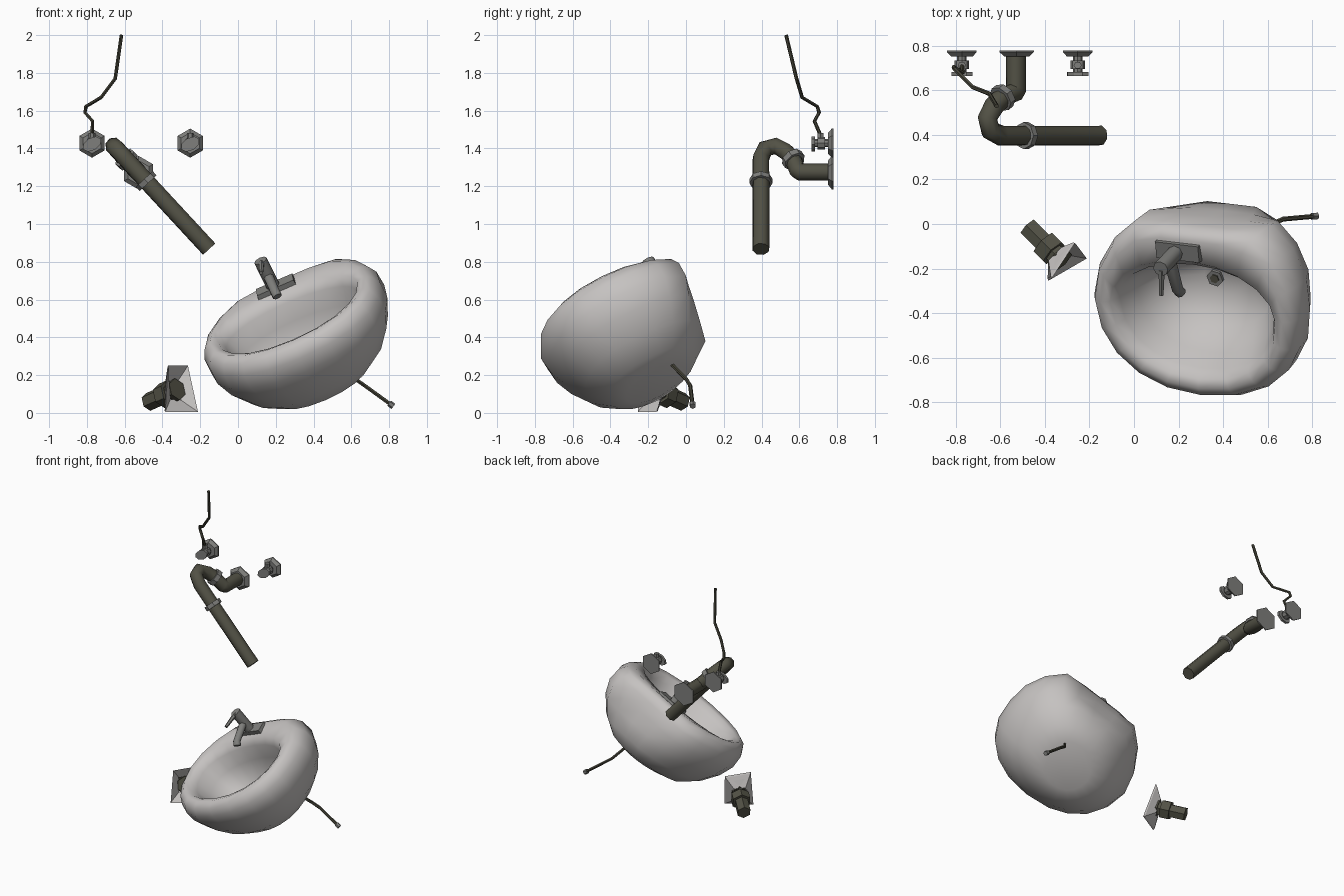
import bpy, bmesh, math
from mathutils import Vector as V

if "Cube" in bpy.data.objects:
    bpy.data.objects.remove(bpy.data.objects["Cube"])


def material(name, c):
    m = bpy.data.materials.new(name)
    m.diffuse_color = (*c, 1)
    m.use_nodes = True
    m.node_tree.nodes["Principled BSDF"].inputs["Base Color"].default_value = m.diffuse_color
    return m


CERAMIC = material("pale ceramic", (0.56, 0.54, 0.53))
METAL = material("grey metal", (0.21, 0.21, 0.20))
PIPE = material("dark olive pipe", (0.085, 0.083, 0.06))
HOSE = material("dark hose", (0.06, 0.058, 0.04))


def make(name, bm, mat, smooth=None):
    bmesh.ops.recalc_face_normals(bm, faces=bm.faces)
    me = bpy.data.meshes.new(name)
    bm.to_mesh(me)
    bm.free()
    ob = bpy.data.objects.new(name, me)
    bpy.context.collection.objects.link(ob)
    me.materials.append(mat)
    if smooth:
        bpy.context.view_layer.objects.active = ob
        ob.select_set(True)
        bpy.ops.object.shade_smooth_by_angle(angle=math.radians(smooth))
        ob.select_set(False)
    return ob


def skin(rings, caps=True):
    """Bridge a list of equal-length point rings."""
    bm = bmesh.new()
    vs = [[bm.verts.new(p) for p in r] for r in rings]
    n = len(vs[0])
    for a, b in zip(vs, vs[1:]):
        for i in range(n):
            bm.faces.new((a[i], a[(i + 1) % n], b[(i + 1) % n], b[i]))
    if caps:
        bm.faces.new(vs[0])
        bm.faces.new(vs[-1])
    else:
        bmesh.ops.remove_doubles(bm, verts=bm.verts, dist=1e-5)
    return bm


def tube(name, pts, r, sides, mat, smooth=None, up=(0, 0, 1)):
    """Sweep a polygon along a path; r is one radius or one per point."""
    pts = [V(p) for p in pts]
    rs = r if isinstance(r, (list, tuple)) else [r] * len(pts)
    ref, rings = V(up), []
    for i, p in enumerate(pts):
        a = pts[max(i - 1, 0)]
        b = pts[min(i + 1, len(pts) - 1)]
        t = ((p - a).normalized() + (b - p).normalized()).normalized()
        ref = (ref - t * ref.dot(t)).normalized()
        side = t.cross(ref)
        rings.append([p + rs[i] * (ref * math.cos(k * math.tau / sides) + side * math.sin(k * math.tau / sides))
                      for k in range(sides)])
    return make(name, skin(rings), mat, smooth)


# Tilted frame of the fallen basin: u across, b to the back, n out of the bowl
N = V((-0.40, -0.43, 0.81)).normalized()
B0 = (V((0, 1, 0)) - N * N.y).normalized()
U0 = B0.cross(N)
U = U0 * math.cos(0.12) - B0 * math.sin(0.12)
B = B0 * math.cos(0.12) + U0 * math.sin(0.12)
C = V((0.31, -0.30, 0.54))


def loc(u, v, n):
    return C + U * u + B * v + N * n


# Basin: height, half width, front, back, flat-back limit, back skew (outside up, then inside down)
profile = [
    (-0.43, 0.17, -0.23, 0.12, 0.9, 0.03), (-0.40, 0.28, -0.31, 0.20, 0.9, 0.05),
    (-0.31, 0.39, -0.41, 0.31, 0.29, 0.07), (-0.20, 0.47, -0.48, 0.38, 0.31, 0.08),
    (-0.10, 0.51, -0.52, 0.42, 0.325, 0.07), (-0.01, 0.51, -0.53, 0.42, 0.325, 0.05),
    (0.045, 0.485, -0.505, 0.39, 0.315, 0.03), (0.07, 0.445, -0.46, 0.33, 0.28, 0.02),
    (0.055, 0.405, -0.42, 0.17, 0.9, 0), (0.005, 0.38, -0.39, 0.13, 0.9, 0),
    (-0.10, 0.34, -0.36, 0.11, 0.9, 0), (-0.24, 0.26, -0.29, 0.06, 0.9, 0),
    (-0.31, 0.10, -0.17, -0.01, 0.9, 0)]
rings = []
for n, a, f, k, lim, skew in profile:
    mid = -0.08 if n > -0.4 else (f + k) / 2
    ring = []
    for i in range(20):
        t = i * math.tau / 20
        c, s = math.cos(t), math.sin(t)
        if s < 0:  # squarer front
            c, s = math.copysign(abs(c) ** 0.92, c), -abs(s) ** 0.92
        v = min(mid + s * ((k - mid) if s > 0 else (mid - f)), lim)
        ring.append(loc(-0.035 + a * c + skew * max(s, 0), v, n))
    rings.append(ring)
make("basin", skin(rings), CERAMIC, 80)

# Basin drain
tube("basin_drain_ring", [loc(-0.08, -0.09, -0.32), loc(-0.08, -0.09, -0.295)], 0.04, 6, METAL)
tube("basin_drain_hole", [loc(-0.08, -0.09, -0.30), loc(-0.08, -0.09, -0.29)], 0.022, 6, PIPE)

# Faucet: base plate, body, spout and lever
plate = [[loc(-0.07 + x * w, 0.225 + y * d, n) for x, y in ((-1, -1), (1, -1), (1, 1), (-1, 1))]
         for n, w, d in ((0.03, 0.11, 0.043), (0.085, 0.105, 0.04))]
make("faucet_plate", skin(plate), METAL)
tube("faucet_body", [loc(-0.08, 0.22, 0.07), loc(-0.08, 0.22, 0.25)], 0.036, 8, METAL, 50)
tube("faucet_spout", [loc(-0.08, 0.22, 0.15), loc(-0.065, 0.06, 0.125), loc(-0.062, 0.035, 0.105)],
     [0.028, 0.026, 0.026], 8, METAL, 50)
tube("faucet_lever", [loc(-0.08, 0.21, 0.24), loc(-0.09, 0.085, 0.245)], [0.016, 0.011], 6, METAL)

# Torn supply hose under the basin
tube("basin_hose", [(0.50, -0.14, 0.32), (0.62, 0, 0.18), (0.67, 0.022, 0.145), (0.815, 0.035, 0.04)],
     0.011, 6, HOSE)
tube("basin_hose_end", [(0.80, 0.034, 0.051), (0.822, 0.036, 0.035)], 0.017, 6, METAL)


# Wall drain trap, lying in a plane tilted sideways
def trap(s, y):
    return V((-0.53 - 0.68 * s, y, 1.275 + 0.735 * s))


tube("trap_pipe", [trap(s, y) for s, y in (
    (0, 0.775), (0, 0.605), (0.012, 0.59), (0.09, 0.568), (0.145, 0.53), (0.188, 0.475),
    (0.168, 0.42), (0.10, 0.397), (-0.555, 0.397))], 0.046, 8, PIPE, 60)
tube("trap_nut_low", [trap(-0.05, 0.397), trap(-0.08, 0.397)], 0.061, 8, METAL)
tube("trap_nut_high", [trap(0.075, 0.576), trap(0.105, 0.560)], 0.061, 8, METAL)


def flange(name, x, z, r):
    tube(name, [(x, 0.78, z), (x, 0.772, z), (x, 0.752, z)], [r, r, r * 0.72], 6, METAL)


flange("trap_flange", -0.527, 1.272, 0.089)

# Two shut-off valves
for side, x in (("left", -0.773), ("right", -0.253)):
    z = 1.428
    flange(side + "_valve_flange", x, z, 0.077)
    tube(side + "_valve_stem", [(x, 0.76, z), (x, 0.67, z)], 0.021, 8, METAL)
    tube(side + "_valve_body", [(x, 0.735, z), (x, 0.695, z)], 0.033, 8, METAL)
    tube(side + "_valve_outlet", [(x, 0.713, z), (x, 0.713, z + 0.055)], 0.018, 6, METAL, up=(1, 0, 0))
    h = tube(side + "_valve_handle", [(0, 0.01, 0), (0, -0.008, 0)], 0.055, 8, METAL)
    h.location = (x, 0.672, z - 0.005)
    h.scale = (1, 1, 0.62)
    h.rotation_euler = (0, -math.radians(30), 0)

# Loose hose rising from the left valve
tube("valve_hose", [(-0.773, 0.712, 1.47), (-0.77, 0.68, 1.545), (-0.81, 0.705, 1.59), (-0.805, 0.695, 1.622),
                    (-0.725, 0.615, 1.67), (-0.65, 0.585, 1.77), (-0.617, 0.53, 2.0)], 0.010, 6, HOSE)

# Broken drain stub on the floor with a square flared ceramic shard
a, b = V((-0.475, -0.015, 0.058)), V((-0.33, -0.16, 0.122))
tube("stub_pipe", [a, b], 0.049, 6, PIPE)
tube("stub_nut", [a.lerp(b, 0.5), a.lerp(b, 0.8)], 0.068, 6, PIPE)
tube("stub_drain_rim", [a.lerp(b, 0.9), a.lerp(b, 1.06)], 0.06, 6, PIPE)
ax = (b - a).normalized()
outer = [V((-0.37, -0.245, 0.25)), V((-0.265, -0.085, 0.25)), V((-0.212, -0.155, 0.006)), V((-0.385, -0.255, 0.006))]
ctr = a.lerp(b, 0.95)
inner = []
for p in outer:
    d = p - ctr
    inner.append(ctr + (d - ax * d.dot(ax)).normalized() * 0.065)
back_in = [p - ax * 0.012 for p in inner]
back_out = [p + (ctr - p) * 0.05 - ax * 0.008 for p in outer]
for p in back_out:
    p.z = max(p.z, 0.0)
make("stub_shard", skin([inner, outer, back_out, back_in, inner], caps=False), CERAMIC)
